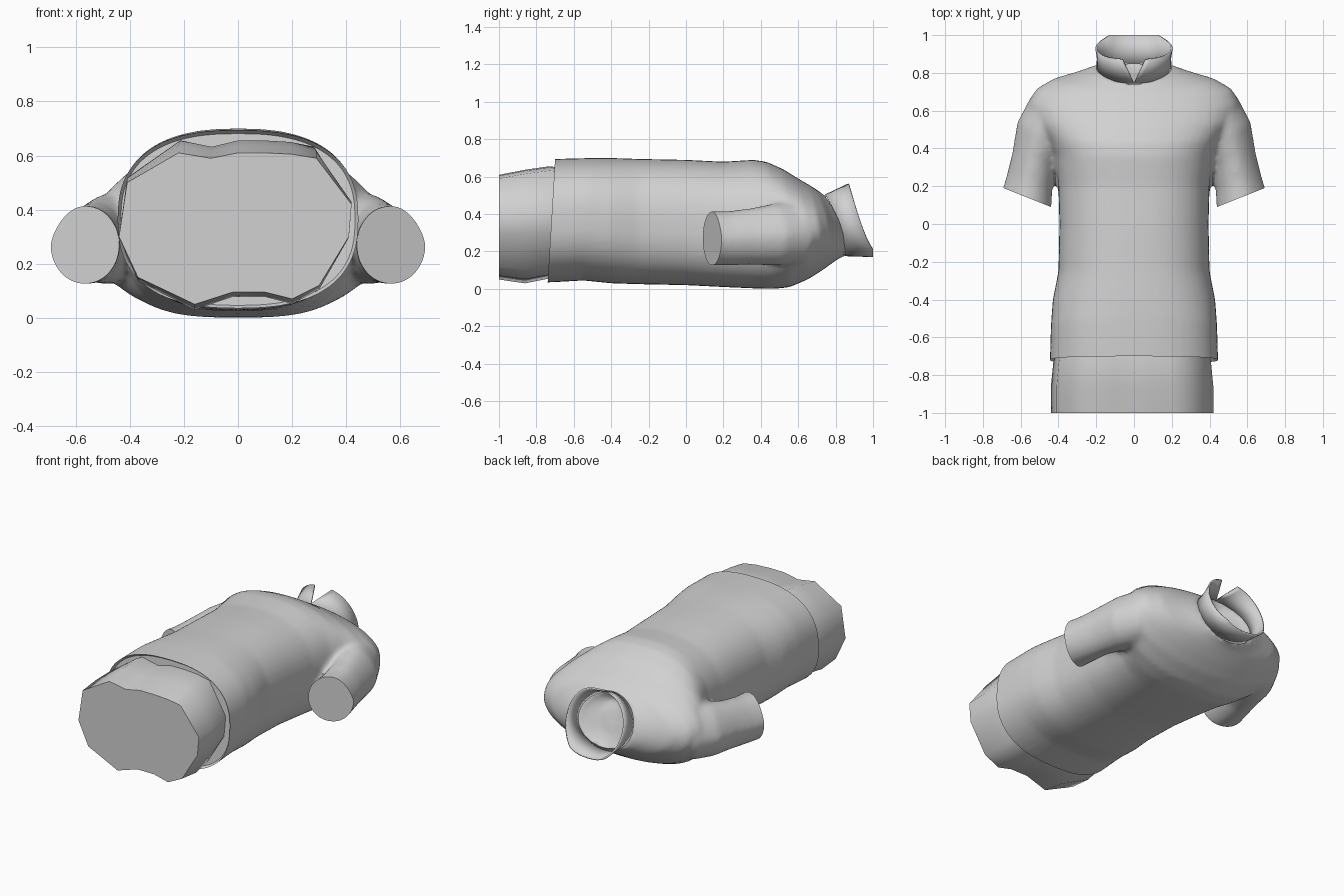
import bpy, bmesh, math
from mathutils import Vector

cube = bpy.data.objects.get("Cube")
if cube:
    bpy.data.objects.remove(cube)

grey = bpy.data.materials.new("light grey cloth")
grey.use_nodes = True
COLOUR = (0.64, 0.64, 0.64, 1)
grey.diffuse_color = COLOUR
grey.node_tree.nodes["Principled BSDF"].inputs["Base Color"].default_value = COLOUR


def make_object(name, bm):
    bmesh.ops.recalc_face_normals(bm, faces=bm.faces)
    mesh = bpy.data.meshes.new(name)
    bm.to_mesh(mesh)
    bm.free()
    mesh.materials.append(grey)
    obj = bpy.data.objects.new(name, mesh)
    bpy.context.collection.objects.link(obj)
    return obj


def loft(bm, rings, closed=True, caps=True):
    """Skin a list of point rings with quads."""
    rows = [[bm.verts.new(p) for p in ring] for ring in rings]
    n = len(rows[0])
    for a, b in zip(rows, rows[1:]):
        for i in range(n if closed else n - 1):
            j = (i + 1) % n
            bm.faces.new((a[i], a[j], b[j], b[i]))
    if caps:
        bm.faces.new(rows[0][::-1])
        bm.faces.new(rows[-1])


def finish(obj, angle):
    bpy.ops.object.select_all(action="DESELECT")
    obj.select_set(True)
    bpy.context.view_layer.objects.active = obj
    bpy.ops.object.shade_smooth_by_angle(angle=math.radians(angle))


def power(v, e):
    return math.copysign(abs(v) ** e, v)


def torso_ring(yb, zb, yt, zt, half, back, chest, n=48):
    """Rounded ring leaning between a back point and a chest point."""
    ring = []
    for i in range(n):
        a = math.tau * i / n
        e = chest if math.sin(a) > 0 else back
        t = 0.5 + 0.5 * power(math.sin(a), 2 / e)
        ring.append((half * power(math.cos(a), 2 / e),
                     yb + (yt - yb) * t * t, zb + (zt - zb) * t))
    return ring


def sleeve_ring(side, x, y, z, across, up, turn, n=32):
    """Oval ring turned about the vertical, pinched at the upper outside."""
    c, s = math.cos(turn), math.sin(turn)
    ring = []
    for i in range(n):
        a = math.tau * i / n
        r = across * math.cos(a)
        if r > 0:
            r *= 1 - 0.2 * max(0, math.sin(a))
        ring.append((side * (x + r * c), y + r * s, z + up * math.sin(a)))
    return ring


# Shirt: torso and sleeves blended into one skin, with a shallow neck hollow
torso = [
    (-0.82, 0.035, -0.80, 0.69, 0.45, 2.5, 2.5),
    (-0.72, 0.035, -0.69, 0.695, 0.445, 2.5, 2.5),
    (-0.55, 0.045, -0.50, 0.70, 0.44, 2.5, 2.5),
    (-0.40, 0.03, -0.40, 0.70, 0.43, 2.5, 2.4),
    (-0.25, 0.025, -0.25, 0.695, 0.40, 2.6, 2.4),
    (0.00, 0.02, 0.00, 0.69, 0.395, 2.7, 2.4),
    (0.20, 0.01, 0.20, 0.68, 0.40, 2.9, 2.4),
    (0.36, 0.003, 0.36, 0.69, 0.42, 3.0, 2.4),
    (0.46, 0.0, 0.43, 0.68, 0.46, 3.0, 2.3),
    (0.55, 0.008, 0.52, 0.64, 0.53, 2.5, 2.1),
    (0.65, 0.05, 0.60, 0.59, 0.56, 2.2, 2),
    (0.73, 0.10, 0.66, 0.555, 0.52, 2, 2),
    (0.785, 0.14, 0.70, 0.53, 0.43, 2, 2),
    (0.82, 0.165, 0.725, 0.51, 0.31, 2, 2),
    (0.86, 0.18, 0.75, 0.50, 0.195, 2, 2),
    (0.83, 0.20, 0.73, 0.48, 0.16, 2, 2),
    (0.79, 0.26, 0.71, 0.44, 0.08, 2, 2),
]
sleeve = [
    (0.36, 0.66, 0.31, 0.10, 0.15, 1.1),
    (0.44, 0.57, 0.30, 0.15, 0.17, 0.8),
    (0.49, 0.47, 0.29, 0.145, 0.165, 0.5),
    (0.53, 0.34, 0.28, 0.12, 0.15, 0.3),
    (0.553, 0.22, 0.27, 0.127, 0.145, 0.35),
    (0.565, 0.14, 0.27, 0.138, 0.145, 0.38),
    (0.59, 0.05, 0.27, 0.145, 0.145, 0.38),
]
bm = bmesh.new()
loft(bm, [torso_ring(*r) for r in torso])
for side in (-1, 1):
    loft(bm, [sleeve_ring(side, *r) for r in sleeve])
shirt = make_object("shirt", bm)
remesh = shirt.modifiers.new("blend", "REMESH")
remesh.mode = "VOXEL"
remesh.voxel_size = 0.015
smooth = shirt.modifiers.new("soften", "SMOOTH")
smooth.iterations = 8
blended = bpy.data.meshes.new_from_object(
    shirt.evaluated_get(bpy.context.evaluated_depsgraph_get()))
shirt.modifiers.clear()

# Cut the hem and cuffs to clean edges and close them
bm = bmesh.new()
bm.from_mesh(blended)


def trim(point, normal, keep):
    faces = [f for f in bm.faces if keep(f.calc_center_median())]
    geom = set(faces)
    for f in faces:
        geom.update(f.verts)
        geom.update(f.edges)
    bmesh.ops.bisect_plane(bm, geom=list(geom), plane_co=point,
                           plane_no=normal, clear_outer=True)
    rim = [e for e in bm.edges if e.is_boundary]
    return bmesh.ops.holes_fill(bm, edges=rim)["faces"]


hem = trim(Vector((0, -0.72, 0.36)), Vector((0, -1, 0.06)), lambda c: c.y < -0.5)
bmesh.ops.inset_region(bm, faces=hem, thickness=0.012, depth=-0.02)
for side in (-1, 1):
    cuff = trim(Vector((side * 0.565, 0.14, 0.27)), Vector((side * 0.37, -0.93, 0)),
                lambda c: c.x * side > 0.415 and -0.1 < c.y < 0.35)
    bmesh.ops.poke(bm, faces=cuff)
bmesh.ops.recalc_face_normals(bm, faces=bm.faces)
bm.to_mesh(shirt.data)
bm.free()
finish(shirt, 40)

# Stand-up collar: two halves meeting at the nape, open in a notch at the throat
STEPS = 24
GAP = 0.23
bm = bmesh.new()
for side in (-1, 1):
    base, middle, top = [], [], []
    for i in range(STEPS + 1):
        a = math.pi * i / STEPS
        t = 0.5 + 0.5 * math.cos(a)
        low = Vector((side * 0.195 * math.sin(a), 0.85 - 0.105 * t ** 2, 0.18 + 0.32 * t))
        b = GAP + (math.pi - GAP) * i / STEPS
        t = 0.5 + 0.5 * math.cos(b)
        lean = max(0, (t - 0.1) / 0.9) ** 0.75
        high = Vector((side * 0.2 * power(math.sin(b), 0.8), 1.0 - 0.13 * lean,
                       0.175 + 0.39 * t))
        mid = low.lerp(high, 0.5)
        mid.x *= 0.97
        base.append(low)
        middle.append(mid)
        top.append(high)
    loft(bm, [base, middle, top], closed=False, caps=False)
bmesh.ops.remove_doubles(bm, verts=bm.verts, dist=0.0005)
collar = make_object("collar", bm)
solid = collar.modifiers.new("thickness", "SOLIDIFY")
solid.thickness = 0.01
solid.offset = 0
finish(collar, 40)

# Inner body showing below the hem, with an uneven cut end
outline = [(-0.44, 0.3), (-0.41, 0.5), (-0.22, 0.61), (-0.1, 0.59), (0, 0.61),
           (0.1, 0.61), (0.2, 0.605), (0.29, 0.59), (0.42, 0.42), (0.41, 0.3),
           (0.3, 0.12), (0.2, 0.07), (0.1, 0.095), (-0.02, 0.095),
           (-0.16, 0.05), (-0.37, 0.15)]
# Each section: distance along the body, then width, chest and back scale
sections = [(-1, 1, 1, 1), (-0.86, 1, 1.1, 1.07), (-0.73, 0.97, 1.17, 0.98),
            (-0.6, 0.9, 1.1, 0.85)]
bm = bmesh.new()
loft(bm, [[(x * wide, y, 0.34 + (z - 0.34) * (chest if z > 0.34 else back))
           for x, z in outline] for y, wide, chest, back in sections])
body = make_object("inner_body", bm)
finish(body, 75)
